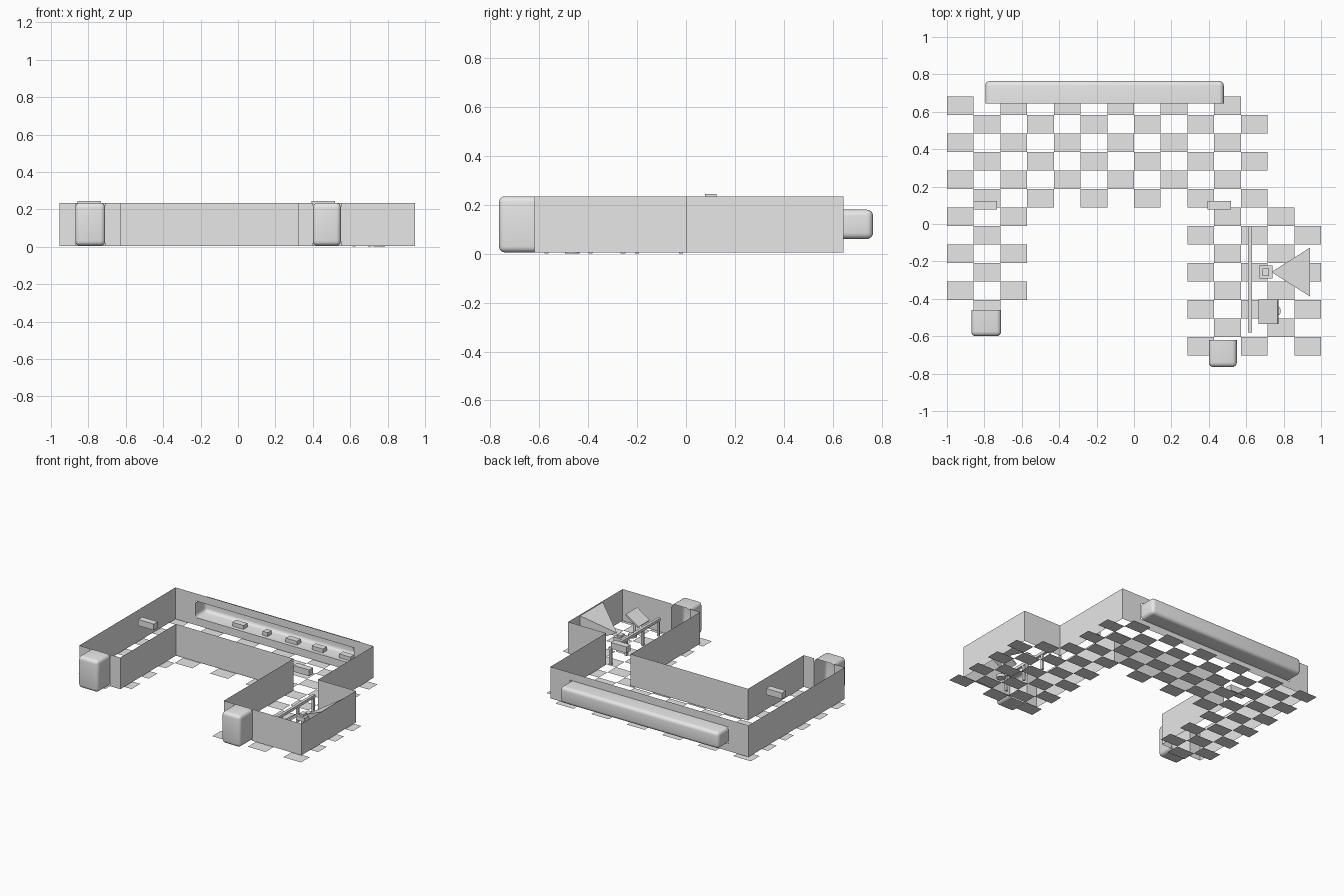
import bpy, bmesh, math
from mathutils import Matrix, Vector

if "Cube" in bpy.data.objects:
    bpy.data.objects.remove(bpy.data.objects["Cube"])

grey = bpy.data.materials.new("light_grey")
grey.use_nodes = True
grey.diffuse_color = (0.8, 0.8, 0.8, 1)
grey.node_tree.nodes["Principled BSDF"].inputs["Base Color"].default_value = grey.diffuse_color


def finish(bm, name, smooth=False):
    mesh = bpy.data.meshes.new(name)
    bm.to_mesh(mesh)
    bm.free()
    mesh.materials.append(grey)
    for p in mesh.polygons:
        p.use_smooth = smooth
    obj = bpy.data.objects.new(name, mesh)
    bpy.context.collection.objects.link(obj)
    return obj


def add_box(bm, lo, hi):
    lo, hi = Vector(lo), Vector(hi)
    m = Matrix.Translation((lo + hi) / 2) @ Matrix.Diagonal((hi - lo).to_4d())
    bmesh.ops.create_cube(bm, size=1, matrix=m)


def box(name, lo, hi):
    bm = bmesh.new()
    add_box(bm, lo, hi)
    return finish(bm, name)


def quad(bm, *pts):
    bm.faces.new([bm.verts.new(p) for p in pts])


def alcove(name, lo, hi, open_dir, radius):
    """Rounded box that opens into the room on one y side."""
    bm = bmesh.new()
    add_box(bm, lo, hi)
    bm.normal_update()
    opening = [f for f in bm.faces if f.normal.y * open_dir > 0.9]
    bmesh.ops.delete(bm, geom=opening, context="FACES_ONLY")
    edges = [e for e in bm.edges if not e.is_boundary]
    bmesh.ops.bevel(bm, geom=edges, offset=radius, segments=4, profile=0.5, affect="EDGES")
    finish(bm, name, True)


# Checkered floor: a back hall with two wings
COLS = ROWS = 14
W, H, TOP_Y = 2 / COLS, 0.099, 0.682
bm = bmesh.new()
for r in range(ROWS):
    for c in range(COLS):
        hall = r < 6 and c < 12
        left_wing = r < 12 and c < 3
        right_wing = r > 5 and c > 8
        if (r + c) % 2 == 0 and (hall or left_wing or right_wing):
            x, y = -1 + c * W, TOP_Y - r * H
            quad(bm, (x, y - H, 0), (x + W, y - H, 0), (x + W, y, 0), (x, y, 0))
finish(bm, "checker_floor")

# Thin walls, with gaps left for the alcoves
Z0, Z1 = 0.005, 0.235
X_OUT, X_IN, BACK = -0.955, -0.625, 0.645
DOOR_L, DOOR_R = (-0.87, -0.71), (0.40, 0.55)
LEFT_Y, RIGHT_Y = -0.46, -0.62
BOOTH_X, BOOTH_Z = (-0.795, 0.48), (0.06, 0.18)
bm = bmesh.new()


def wall(a, b, z0=Z0, z1=Z1):
    quad(bm, (*a, z0), (*b, z0), (*b, z1), (*a, z1))


def wall_run(points):
    for a, b in zip(points, points[1:]):
        wall(a, b)


wall_run([(DOOR_L[0], LEFT_Y), (X_OUT, LEFT_Y), (X_OUT, BACK), (BOOTH_X[0], BACK)])
wall_run([(BOOTH_X[1], BACK), (0.64, BACK), (0.64, 0.005), (0.945, 0.005),
          (0.945, RIGHT_Y), (DOOR_R[1], RIGHT_Y)])
wall_run([(DOOR_R[0], RIGHT_Y), (0.32, RIGHT_Y), (0.32, 0.18), (X_IN, 0.18),
          (X_IN, LEFT_Y), (DOOR_L[1], LEFT_Y)])
for z0, z1 in ((Z0, BOOTH_Z[0]), (BOOTH_Z[1], Z1)):
    wall((BOOTH_X[0], BACK), (BOOTH_X[1], BACK), z0, z1)
finish(bm, "walls")

# Rounded alcoves: two front doorways and the long back booth
alcove("left_entry", (DOOR_L[0], LEFT_Y - 0.14, Z0), (DOOR_L[1], LEFT_Y, Z1), 1, 0.025)
alcove("right_entry", (DOOR_R[0], RIGHT_Y - 0.145, Z0), (DOOR_R[1], RIGHT_Y, Z1), 1, 0.025)
alcove("back_booth", (BOOTH_X[0], BACK, BOOTH_Z[0]), (BOOTH_X[1], 0.765, BOOTH_Z[1]), -1, 0.025)

# Slabs resting in the booth
for i, x in enumerate((-0.47, -0.25, -0.04, 0.17, 0.39)):
    half = 0.02 if i == 1 else 0.045
    box("booth_slab", (x - half, 0.67, 0.062), (x + half, 0.715, 0.09))

# Overhead signs
for x in (-0.795, 0.455):
    box("hanging_sign", (x - 0.063, 0.077, 0.2), (x + 0.063, 0.124, 0.245))

# Counter rail on legs
box("counter_rail", (0.61, -0.58, 0.11), (0.63, -0.01, 0.13))
for y in (-0.57, -0.39, -0.2, -0.02):
    box("rail_leg", (0.612, y - 0.008, 0), (0.628, y + 0.008, 0.11))

# Projector on its stand
PX, PY = 0.705, -0.257
box("projector_body", (PX - 0.035, PY - 0.035, 0.065), (PX + 0.035, PY + 0.035, 0.095))
box("projector_top", (PX - 0.017, PY - 0.02, 0.095), (PX + 0.017, PY + 0.02, 0.11))
box("projector_stand", (PX - 0.01, PY - 0.01, 0), (PX + 0.01, PY + 0.01, 0.065))

# Flared beam widening toward the side wall
bm = bmesh.new()
tip = bm.verts.new((0.735, PY, 0.11))
rim = [bm.verts.new((0.94, PY + a * 0.13, 0.13 + b * 0.1))
       for a, b in ((-1, -1), (1, -1), (1, 1), (-1, 1))]
for i in range(4):
    bm.faces.new((tip, rim[i], rim[(i + 1) % 4]))
bm.faces.new(rim[::-1])
bmesh.ops.recalc_face_normals(bm, faces=bm.faces[:])
finish(bm, "projector_beam")

# Tilted board with a round support
board = box("tilted_board", (-0.06, -0.065, -0.006), (0.06, 0.065, 0.006))
board.location = (0.72, -0.47, 0.145)
board.rotation_euler.y = -math.radians(34)
bm = bmesh.new()
bmesh.ops.create_cone(bm, cap_ends=True, segments=16, radius1=0.03, radius2=0.03, depth=0.02,
                      matrix=Matrix.Translation((0.755, -0.465, 0.01)))
bmesh.ops.create_cone(bm, cap_ends=True, segments=12, radius1=0.01, radius2=0.01, depth=0.14,
                      matrix=Matrix.Translation((0.74, -0.465, 0.08)))
finish(bm, "board_support")
